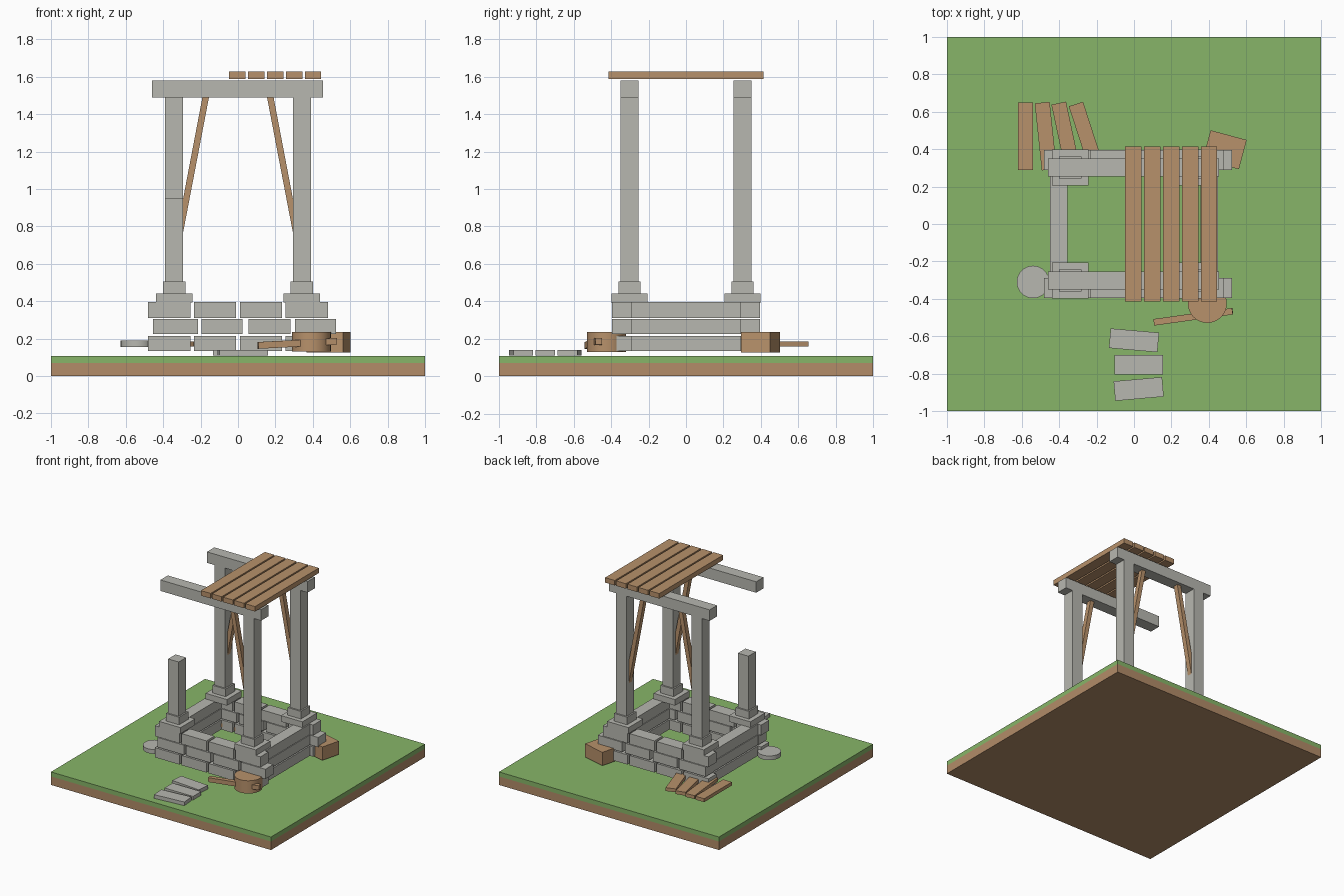
import bpy, bmesh, math
from mathutils import Matrix, Vector

if "Cube" in bpy.data.objects:
    bpy.data.objects.remove(bpy.data.objects["Cube"])


def material(name, rgb):
    m = bpy.data.materials.new(name)
    lin = [c / 12.92 if c <= 0.04045 else ((c + 0.055) / 1.055) ** 2.4 for c in rgb]
    m.diffuse_color = (*lin, 1)
    m.use_nodes = True
    m.node_tree.nodes["Principled BSDF"].inputs["Base Color"].default_value = m.diffuse_color
    return m


STONE = material("stone_grey", (0.72, 0.72, 0.69))
WOOD = material("wood_brown", (0.72, 0.57, 0.42))
GRASS = material("grass_green", (0.53, 0.71, 0.41))
SOIL = material("soil_brown", (0.70, 0.55, 0.41))


def finish(name, bm, mat):
    bmesh.ops.recalc_face_normals(bm, faces=bm.faces)
    me = bpy.data.meshes.new(name)
    bm.to_mesh(me)
    bm.free()
    me.materials.append(mat)
    ob = bpy.data.objects.new(name, me)
    bpy.context.collection.objects.link(ob)
    return ob


def block(name, mat, centre, size, turn=0, tilt=0):
    """Box with a turn about z and a tilt about y, in degrees."""
    bm = bmesh.new()
    m = (Matrix.Translation(centre) @ Matrix.Rotation(math.radians(turn), 4, 'Z')
         @ Matrix.Rotation(math.radians(tilt), 4, 'Y') @ Matrix.Diagonal((*size, 1)))
    bmesh.ops.create_cube(bm, size=1, matrix=m)
    return finish(name, bm, mat)


def span(name, mat, x, y, z):
    """Axis-aligned box from its ranges."""
    r = (x, y, z)
    return block(name, mat, [(a + b) / 2 for a, b in r], [b - a for a, b in r])


def disc(name, mat, x, y, z, radius):
    bm = bmesh.new()
    bmesh.ops.create_cone(bm, cap_ends=True, segments=32, radius1=radius, radius2=radius,
                          depth=z[1] - z[0],
                          matrix=Matrix.Translation((x, y, (z[0] + z[1]) / 2)))
    ob = finish(name, bm, mat)
    for p in ob.data.polygons:
        p.use_smooth = len(p.vertices) == 4
    for e in ob.data.edges:
        v = [ob.data.vertices[i].co.z for i in e.vertices]
        e.use_edge_sharp = abs(v[0] - v[1]) < 1e-5
    return ob


# ground slab
span("soil", SOIL, (-1, 1), (-1, 1), (0, 0.07))
span("grass", GRASS, (-1, 1), (-1, 1), (0.07, 0.107))

# well walls: three courses of blocks front and back, long slabs on the sides
EVEN = [(-0.48, -0.255), (-0.235, -0.01), (0.01, 0.235), (0.255, 0.48)]
SHIFTED = [(-0.455, -0.215), (-0.195, 0.025), (0.055, 0.28), (0.305, 0.525)]
COURSES = [((0.135, 0.215), EVEN), ((0.225, 0.305), SHIFTED), ((0.31, 0.395), EVEN)]
for row, (z, blocks) in enumerate(COURSES):
    for side, label in ((-1, "front"), (1, "back")):
        y = sorted((side * 0.29, side * 0.395))
        for i, x in enumerate(blocks):
            span(f"{label}_wall_block_{row}_{i}", STONE, x, y, z)
    for side, label in ((-1, "left"), (1, "right")):
        span(f"{label}_wall_slab_{row}", STONE, sorted((side * 0.355, side * 0.45)),
             (-0.295, 0.295), z)

# posts on stepped pedestals; the front left post is broken
for sx in (-1, 1):
    for sy in (-1, 1):
        tag = f"{'front' if sy < 0 else 'back'}_{'left' if sx < 0 else 'right'}"
        x, y = sx * 0.342, sy * 0.302
        broken = sx < 0 and sy < 0
        block(f"{tag}_pedestal", STONE, (x, y, 0.417), (0.195, 0.19, 0.05))
        block(f"{tag}_pedestal_step", STONE, (x, y, 0.472), (0.12, 0.12, 0.065))
        top = 0.95 if broken else 1.49
        span(f"{tag}_post", STONE, (x - 0.048, x + 0.048), (y - 0.048, y + 0.048), (0.5, top))
        if broken:
            continue
        # slanted brace from post to beam
        bm = bmesh.new()
        prof = [(0.19, 1.492), (0.155, 1.492), (0.295, 0.76), (0.295, 0.94)]
        face = bm.faces.new([bm.verts.new((sx * px, y - 0.02, pz)) for px, pz in prof])
        ext = bmesh.ops.extrude_face_region(bm, geom=[face])
        bmesh.ops.translate(bm, vec=Vector((0, 0.04, 0)),
                            verts=[v for v in ext["geom"] if isinstance(v, bmesh.types.BMVert)])
        finish(f"{tag}_brace", bm, WOOD)

# roof beams and remaining roof planks
for y, label in ((-0.302, "front"), (0.302, "back")):
    span(f"{label}_beam", STONE, (-0.46, 0.455), (y - 0.048, y + 0.048), (1.49, 1.58))
for i in range(5):
    x = i * 0.101
    span(f"roof_plank_{i}", WOOD, (x - 0.047, x + 0.041), (-0.415, 0.415), (1.587, 1.628))

# fallen planks fanned out at the back
for i, x in enumerate((-0.58, -0.472, -0.365, -0.255)):
    block(f"fallen_plank_{i}", WOOD, (x, 0.47, 0.172), (0.08, 0.36, 0.028), turn=6 * i)

# path stones in front
for i, (x, y, turn) in enumerate(((0, -0.622, -5), (0.025, -0.752, 0), (0.025, -0.882, 5))):
    block(f"path_stone_{i}", STONE, (x, y, 0.125), (0.26, 0.105, 0.03), turn=turn)

# loose items: stone disc, bucket with a stick through it, crate
disc("stone_disc", STONE, -0.54, -0.31, (0.155, 0.19), 0.087)
disc("bucket", WOOD, 0.392, -0.425, (0.13, 0.235), 0.104)
block("bucket_stick", WOOD, (0.317, -0.496, 0.175), (0.425, 0.035, 0.036), turn=8, tilt=-3)
block("crate", WOOD, (0.485, 0.397, 0.18), (0.2, 0.162, 0.11), turn=-15)
